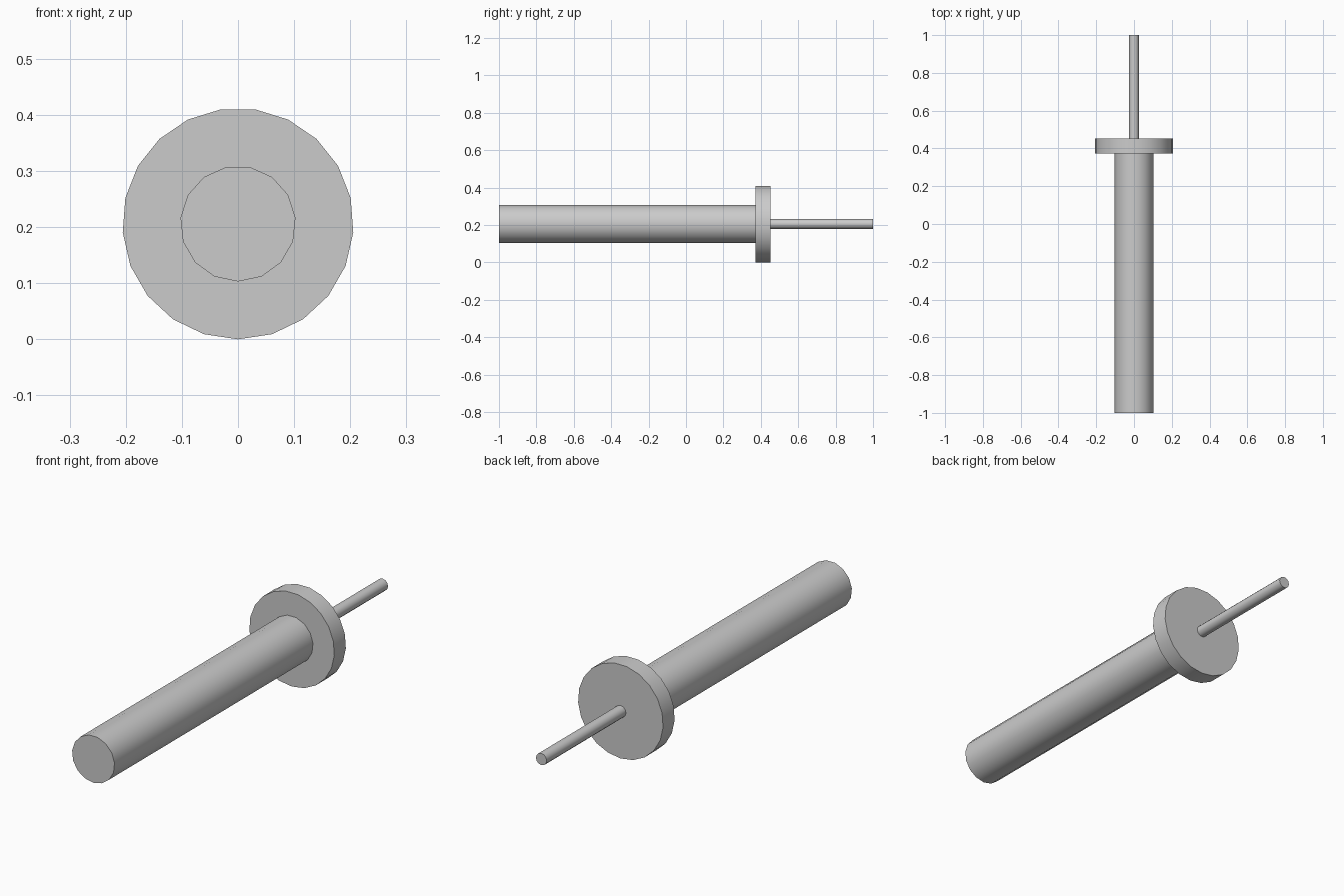
import bpy
import math

cube = bpy.data.objects.get("Cube")
if cube:
    bpy.data.objects.remove(cube, do_unlink=True)

# Single plain grey finish
GREY = (0.6, 0.6, 0.6, 1.0)
grey = bpy.data.materials.new("plain grey")
grey.use_nodes = True
grey.diffuse_color = GREY
grey.node_tree.nodes["Principled BSDF"].inputs["Base Color"].default_value = GREY

AXIS_HEIGHT = 0.206


def bar(name, radius, sides, y_start, y_end):
    """Capped cylinder along y, with one corner pointing straight down."""
    bpy.ops.mesh.primitive_cylinder_add(
        vertices=sides, radius=radius, depth=y_end - y_start,
        location=(0, (y_start + y_end) / 2, AXIS_HEIGHT),
        rotation=(-math.pi / 2, 0, 0))
    obj = bpy.context.object
    obj.name = name
    obj.data.materials.append(grey)
    bpy.ops.object.shade_smooth_by_angle(angle=math.radians(40))
    return obj


# Thick shaft, round flange and thin rear pin on one axis
bar("shaft", 0.103, 15, -1.0, 0.372)
bar("flange", 0.206, 21, 0.372, 0.452)
bar("pin", 0.026, 12, 0.452, 1.0)
